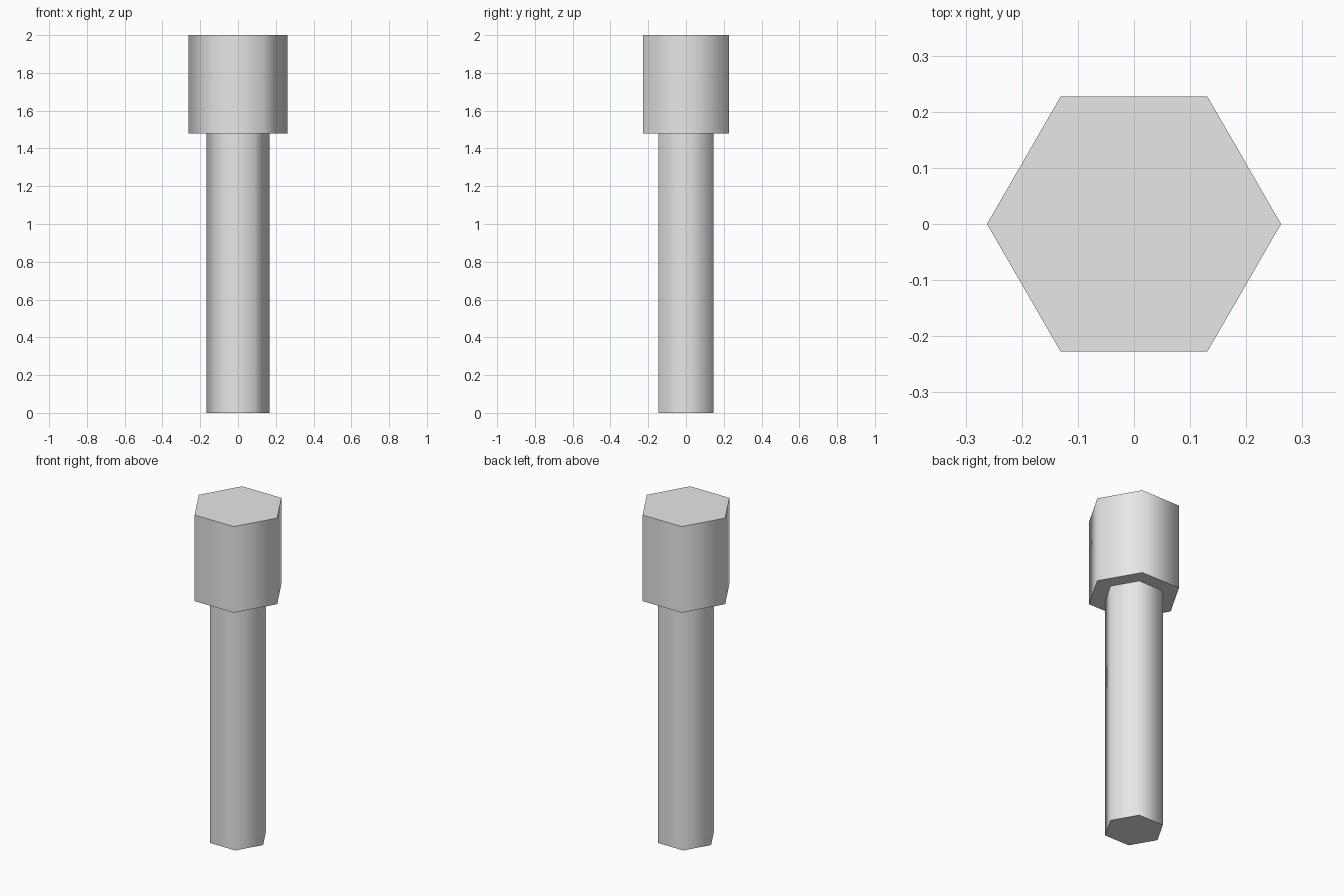
import bpy
import math

if "Cube" in bpy.data.objects:
    bpy.data.objects.remove(bpy.data.objects["Cube"])

# Single plain grey for the whole bolt
grey = bpy.data.materials.new("light_grey")
grey.diffuse_color = (0.8, 0.8, 0.8, 1.0)
grey.use_nodes = True
grey.node_tree.nodes["Principled BSDF"].inputs["Base Color"].default_value = grey.diffuse_color


def hex_prism(name, radius, z0, z1):
    """Six-sided prism with corners on the x axis, smooth sides and crisp caps."""
    bpy.ops.mesh.primitive_cylinder_add(
        vertices=6, radius=radius, depth=z1 - z0,
        location=(0, 0, (z0 + z1) / 2), rotation=(0, 0, math.radians(30)))
    obj = bpy.context.object
    obj.name = name
    obj.data.materials.append(grey)
    bpy.ops.object.transform_apply(location=True, rotation=True, scale=True)
    # Sides meet at 60 degrees (smooth), caps at 90 degrees (sharp)
    bpy.ops.object.shade_smooth_by_angle(angle=math.radians(75))
    return obj


# Long slim shaft
hex_prism("shaft", 0.168, 0.0, 1.48)

# Wider head on top
hex_prism("head", 0.262, 1.48, 2.0)
